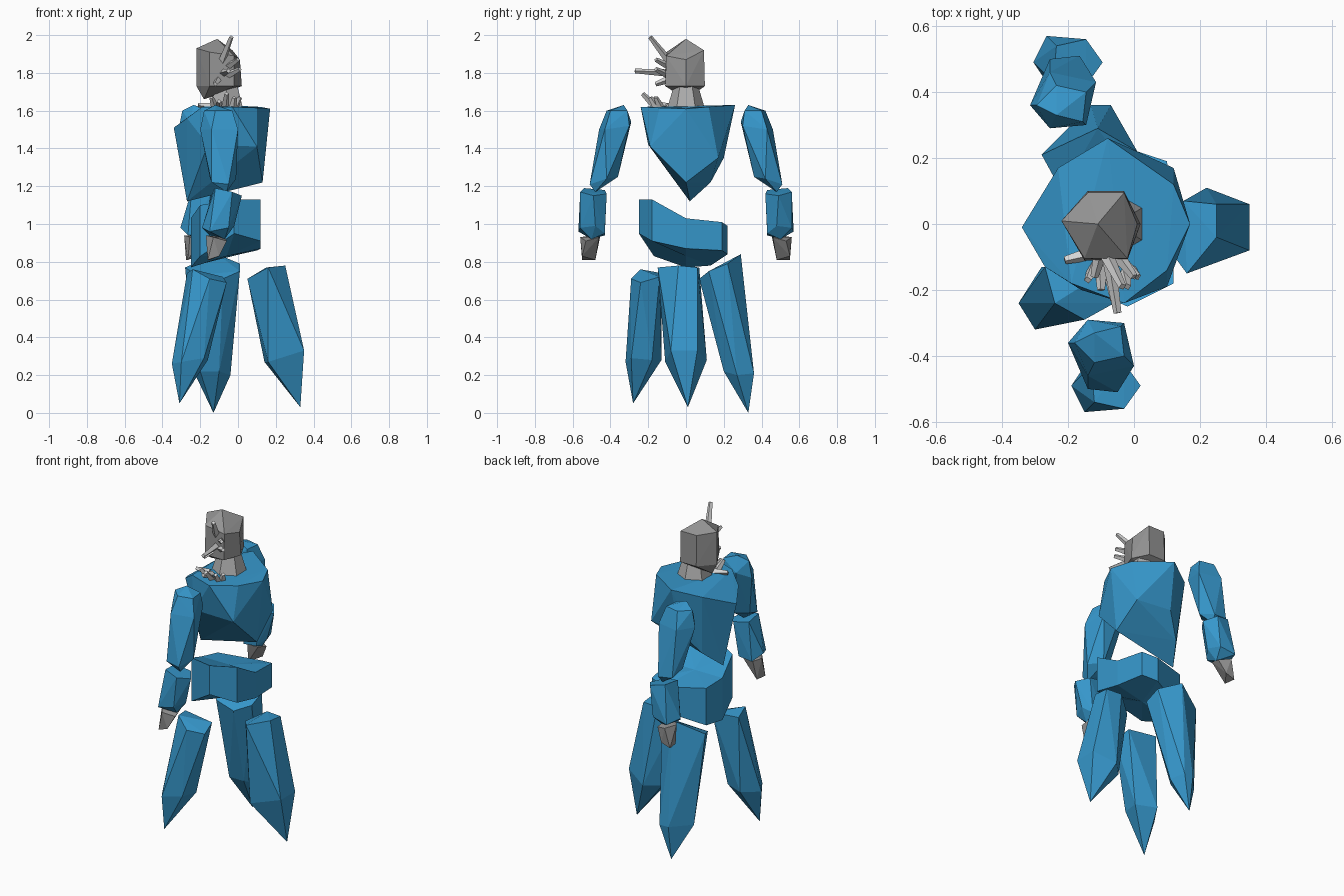
import bpy, bmesh
from mathutils import Vector


def material(name, rgb):
    m = bpy.data.materials.new(name)
    m.diffuse_color = (*rgb, 1)
    return m


BLUE = material("crystal blue", (0.037, 0.31, 0.60))
GREY = material("stone grey", (0.29, 0.29, 0.29))
MID = material("mid grey", (0.42, 0.42, 0.42))
PALE = material("pale grey", (0.66, 0.66, 0.66))


def finish(bm, name, mat):
    bmesh.ops.recalc_face_normals(bm, faces=bm.faces[:])
    me = bpy.data.meshes.new(name)
    bm.to_mesh(me)
    bm.free()
    me.materials.append(mat)
    ob = bpy.data.objects.new(name, me)
    bpy.context.collection.objects.link(ob)
    return ob


def shard(name, pts, mat):
    """Faceted convex stone around a few corner points."""
    bm = bmesh.new()
    for p in pts:
        bm.verts.new(p)
    res = bmesh.ops.convex_hull(bm, input=bm.verts[:])
    loose = [v for v in bm.verts if not v.link_faces]
    bmesh.ops.delete(bm, geom=loose, context='VERTS')
    return finish(bm, name, mat)


def spike(name, base, tip, r0, r1, mat):
    """Four-sided tapered stick from base to tip."""
    base, tip = Vector(base), Vector(tip)
    d = (tip - base).normalized()
    u = d.cross(Vector((1, 0.2, 0.1))).normalized()
    v = d.cross(u)
    ring = [u, v, -u, -v]
    return shard(name, [base + k * r0 for k in ring] + [tip + k * r1 for k in ring], mat)


# chest: slanted shoulder plate tapering to two low points
shard("chest", [
    (-0.19, -0.18, 1.62), (-0.03, -0.24, 1.62), (0.10, -0.14, 1.615), (0.17, 0, 1.61),
    (0.12, 0.12, 1.62), (-0.08, 0.26, 1.63), (-0.23, 0.17, 1.59), (-0.34, -0.01, 1.51),
    (-0.27, -0.13, 1.56),
    (-0.16, -0.20, 1.42), (0.10, -0.19, 1.41), (0.13, 0, 1.22), (0.12, 0.17, 1.35),
    (-0.10, 0.20, 1.35), (-0.20, 0.13, 1.22), (-0.27, 0.02, 1.12)], BLUE)

# waist: tilted, bent band (x, y, top, bottom)
band = [(0.12, -0.18, 1.13, 0.91), (-0.02, -0.25, 1.13, 0.95), (-0.20, -0.17, 1.10, 0.83),
        (-0.25, 0.0, 1.03, 0.77), (-0.23, 0.13, 1.01, 0.78), (0.01, 0.22, 0.99, 0.84),
        (0.10, 0.19, 1.01, 0.86), (0.12, 0.0, 1.03, 0.87)]
bm = bmesh.new()
top = [bm.verts.new((x, y, t)) for x, y, t, b in band]
bot = [bm.verts.new((x, y, b)) for x, y, t, b in band]
ct, cb = bm.verts.new((-0.06, 0, 1.03)), bm.verts.new((-0.06, 0, 0.83))
for i in range(len(band)):
    j = (i + 1) % len(band)
    bm.faces.new((top[i], top[j], bot[j], bot[i]))
    bm.faces.new((top[i], top[j], ct))
    bm.faces.new((bot[i], bot[j], cb))
finish(bm, "waist", BLUE)

# three legs: upper ring, lower ring, tip
shard("back_leg", [
    (0.25, -0.04, 0.78), (0.25, 0.06, 0.77), (0.15, 0.07, 0.77), (0.05, 0.0, 0.71),
    (0.16, -0.15, 0.77),
    (0.35, -0.08, 0.33), (0.35, 0.06, 0.33), (0.22, 0.11, 0.28), (0.14, 0.03, 0.27),
    (0.16, -0.11, 0.27), (0.33, 0.01, 0.03)], BLUE)
shard("right_leg", [
    (-0.24, -0.24, 0.76), (-0.15, -0.29, 0.71), (-0.06, -0.24, 0.69), (-0.08, -0.14, 0.72),
    (-0.27, -0.13, 0.74),
    (-0.35, -0.24, 0.26), (-0.30, -0.32, 0.27), (-0.18, -0.29, 0.29), (-0.16, -0.18, 0.28),
    (-0.28, -0.13, 0.28), (-0.31, -0.28, 0.05)], BLUE)
shard("left_leg", [
    (-0.11, 0.29, 0.84), (-0.28, 0.21, 0.77), (-0.22, 0.10, 0.73), (-0.08, 0.07, 0.71),
    (0.01, 0.12, 0.75), (0.01, 0.22, 0.79),
    (-0.23, 0.25, 0.21), (-0.13, 0.36, 0.21), (-0.07, 0.36, 0.21), (-0.04, 0.27, 0.20),
    (-0.10, 0.20, 0.22), (-0.20, 0.20, 0.22), (-0.13, 0.33, 0.0)], BLUE)

# arms, built on the -y side and mirrored with a step towards -x
upper_arm = [
    (-0.18, -0.36, 1.60), (-0.12, -0.42, 1.60), (-0.12, -0.33, 1.63), (-0.04, -0.31, 1.60),
    (-0.03, -0.40, 1.60), (-0.14, -0.29, 1.54), (-0.20, -0.36, 1.50), (-0.14, -0.46, 1.50),
    (0.0, -0.43, 1.50), (-0.03, -0.30, 1.52),
    (-0.14, -0.50, 1.22), (-0.05, -0.51, 1.21), (-0.01, -0.42, 1.24), (-0.08, -0.36, 1.25),
    (-0.15, -0.41, 1.25), (-0.06, -0.48, 1.17)]
forearm = [
    (-0.12, -0.54, 1.19), (-0.03, -0.56, 1.17), (0.02, -0.49, 1.15), (-0.03, -0.42, 1.16),
    (-0.13, -0.43, 1.18),
    (-0.19, -0.49, 0.98), (-0.15, -0.57, 0.96), (-0.05, -0.56, 0.98), (-0.02, -0.48, 0.99),
    (-0.06, -0.43, 0.95), (-0.15, -0.43, 0.94), (-0.07, -0.50, 0.92)]
hand = [
    (-0.17, -0.50, 0.94), (-0.13, -0.56, 0.93), (-0.06, -0.53, 0.91), (-0.07, -0.46, 0.93),
    (-0.14, -0.455, 0.93), (-0.16, -0.55, 0.81), (-0.15, -0.48, 0.81), (-0.10, -0.55, 0.83)]
for name, pts, mat in (("upper_arm", upper_arm, BLUE), ("forearm", forearm, BLUE),
                       ("hand", hand, GREY)):
    shard("right_" + name, pts, mat)
    shard("left_" + name, [(x - 0.115, -y, z) for x, y, z in pts], mat)

# head: six-sided stone with crown point and chin
outline = [(-0.22, 0.01), (-0.14, 0.10), (-0.03, 0.10), (0.02, 0.0), (-0.02, -0.11), (-0.15, -0.11)]
tops = [1.93, 1.92, 1.92, 1.87, 1.89, 1.91]
shard("head", [(x - (0.01 if x > 0 else 0), y * 0.95, t) for (x, y), t in zip(outline, tops)]
      + [(x, y, 1.73) for x, y in outline] + [(-0.11, 0, 1.98), (-0.18, 0.0, 1.66)], GREY)

# neck: flared collar
collar = [(0.87, 0.5), (0.0, 1.0), (-0.87, 0.5), (-0.87, -0.5), (0.0, -1.0), (0.87, -0.5)]
shard("neck", [(-0.06 + a * r, b * r, z) for a, b in collar
               for r, z in ((0.065, 1.73), (0.10, 1.61))], MID)

# spikes growing from the head and the shoulder
spikes = [((-0.09, -0.08, 1.85), (-0.035, -0.19, 1.99)), ((-0.08, -0.08, 1.80), (-0.05, -0.27, 1.81)),
          ((-0.06, -0.08, 1.83), (0.0, -0.16, 1.87)), ((-0.07, -0.08, 1.78), (0.01, -0.16, 1.82)),
          ((-0.10, -0.08, 1.77), (-0.12, -0.16, 1.74)),
          ((-0.13, -0.09, 1.62), (-0.21, -0.11, 1.63)), ((-0.12, -0.13, 1.61), (-0.14, -0.17, 1.67)),
          ((-0.07, -0.15, 1.61), (-0.06, -0.23, 1.69)), ((-0.02, -0.13, 1.61), (0.01, -0.16, 1.67)),
          ((-0.10, -0.11, 1.62), (-0.10, -0.20, 1.65)), ((-0.03, -0.15, 1.61), (-0.02, -0.19, 1.67))]
for i, (a, b) in enumerate(spikes):
    spike("spike_%d" % i, a, b, 0.022, 0.012, PALE)
